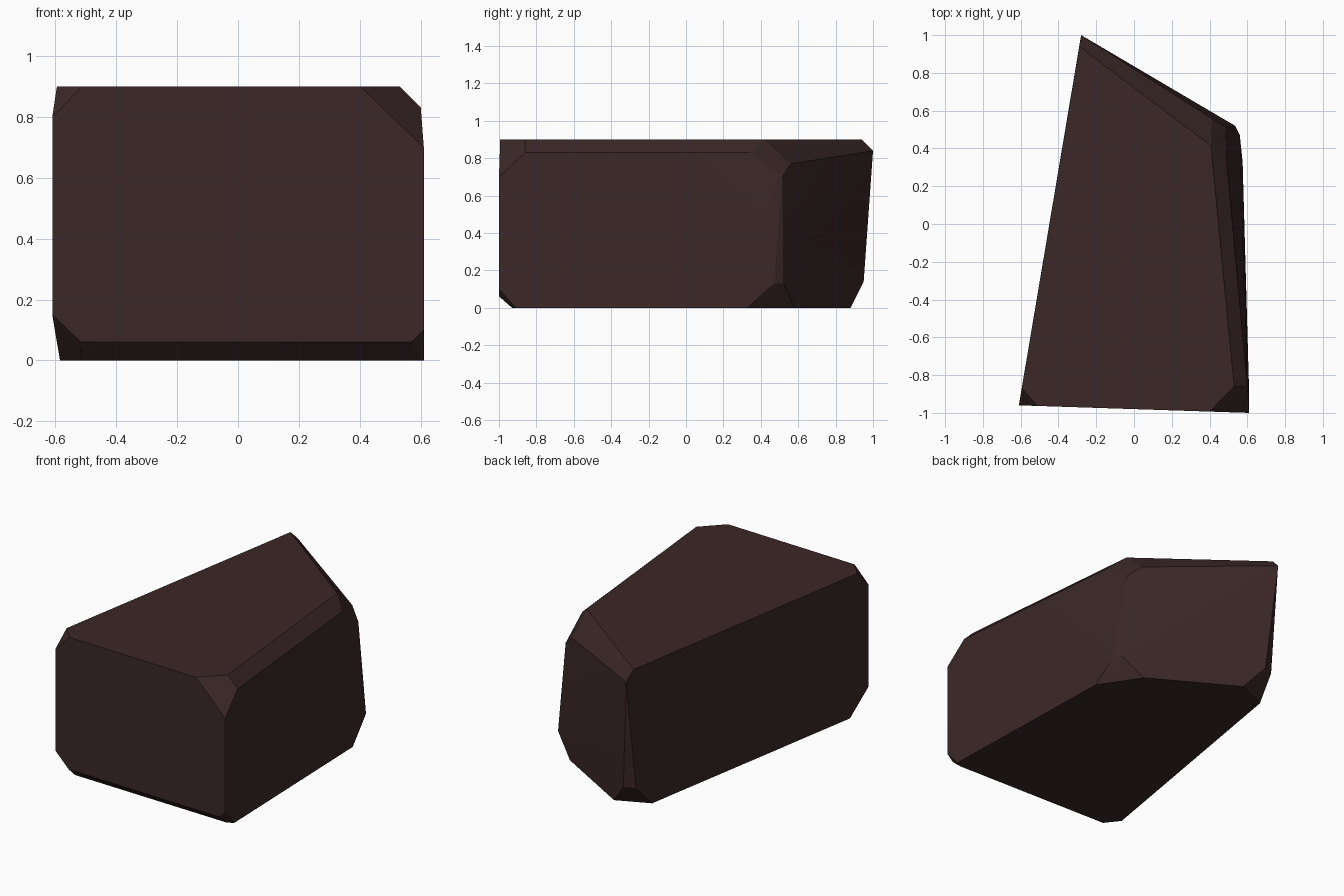
import bpy
import bmesh
import math

if "Cube" in bpy.data.objects:
    bpy.data.objects.remove(bpy.data.objects["Cube"])

H = 0.90  # height of the flat top


def left(y, z):
    """Point on the upright left face."""
    return (-0.448 + 0.1684 * y, y, z)


def front(x, z):
    """Point on the upright front face."""
    return (x, -0.98 - 0.0328 * x, z)


# Chipped corners of the boulder, grouped by corner
corners = {
    "front_left_bottom": [left(-0.96, 0.15), front(-0.515, 0.06),
                          (-0.515, -0.90, 0), left(-0.81, 0)],
    "front_left_top": [left(-0.96, 0.80), front(-0.51, H), left(-0.87, H)],
    "front_right_bottom": [front(0.61, 0.10), front(0.57, 0.06),
                           (0.57, -0.93, 0), (0.61, -0.91, 0)],
    "front_right_top": [front(0.61, 0.70), front(0.40, H),
                        (0.53, -0.86, H), (0.60, -0.86, 0.83)],
    "back_right_bottom": [(0.575, 0.33, 0), (0.56, 0.47, 0.13),
                          (0.535, 0.52, 0.13), (0.41, 0.58, 0)],
    "back_right_top": [(0.407, 0.415, H), (0.49, 0.34, 0.83),
                       (0.485, 0.47, 0.70), (0.485, 0.515, 0.70),
                       (0.41, 0.56, 0.77)],
    "back_left_bottom": [left(0.79, 0), left(0.92, 0.14),
                         (-0.225, 0.95, 0.14), (-0.11, 0.88, 0)],
    "back_left_top": [left(0.94, H), (-0.28, 1.0, 0.84)],
}

# Boulder: the solid wrapped around the chipped corners
bm = bmesh.new()
for points in corners.values():
    for p in points:
        bm.verts.new(p)
bmesh.ops.convex_hull(bm, input=bm.verts[:])
bmesh.ops.dissolve_limit(bm, angle_limit=math.radians(1.0),
                         verts=bm.verts[:], edges=bm.edges[:])
bmesh.ops.recalc_face_normals(bm, faces=bm.faces[:])
mesh = bpy.data.meshes.new("boulder")
bm.to_mesh(mesh)
bm.free()

rock = bpy.data.objects.new("boulder", mesh)
bpy.context.collection.objects.link(rock)

# Dark brown stone
stone = bpy.data.materials.new("dark brown stone")
stone.diffuse_color = (0.043, 0.020, 0.020, 1)
stone.use_nodes = True
stone.node_tree.nodes["Principled BSDF"].inputs["Base Color"].default_value = stone.diffuse_color
mesh.materials.append(stone)

# Broad uneven faces are smooth, chipped edges stay sharp
bpy.context.view_layer.objects.active = rock
rock.select_set(True)
bpy.ops.object.shade_smooth_by_angle(angle=math.radians(14))
